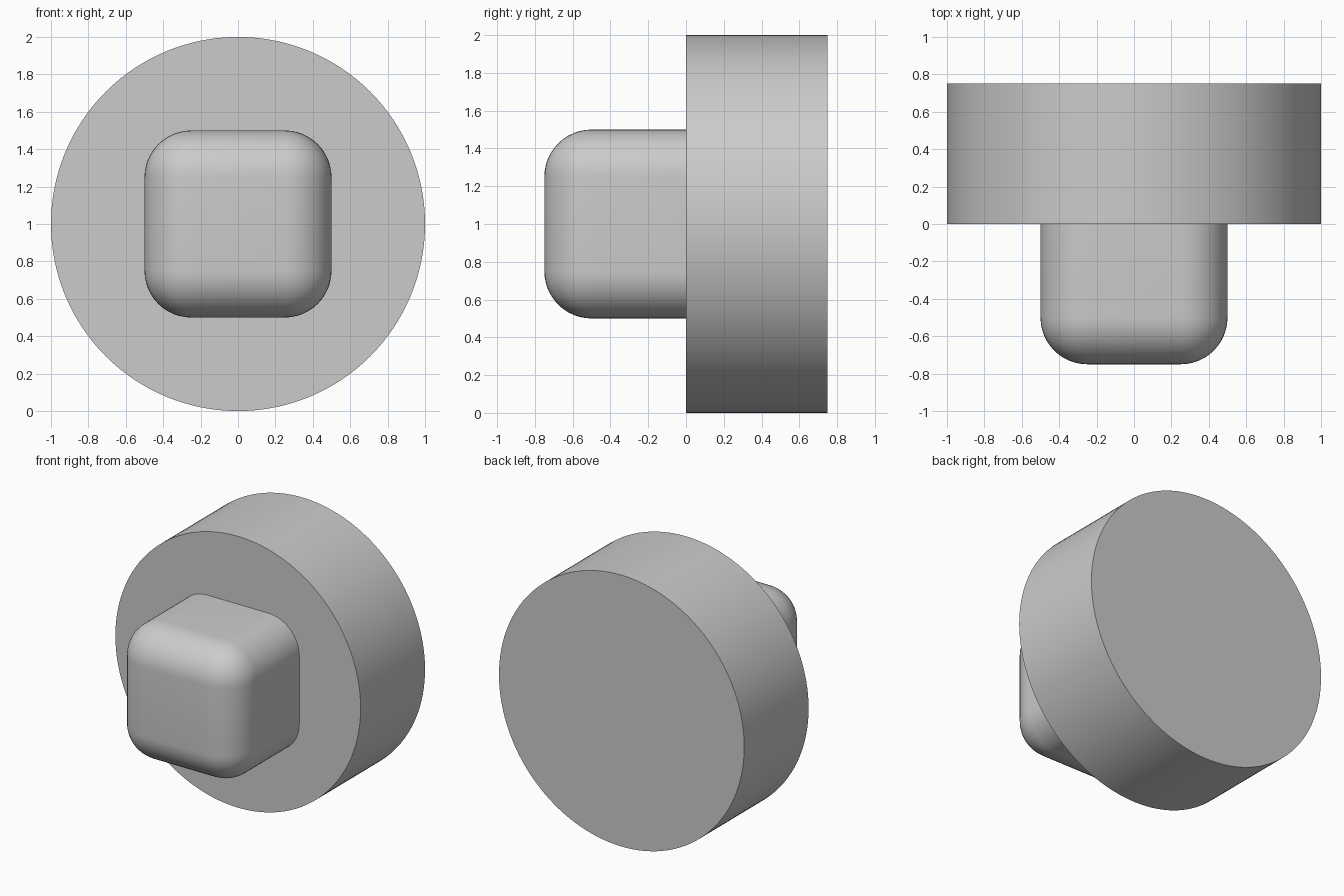
import bpy, bmesh, math
from mathutils import Matrix, Vector

default = bpy.data.objects.get("Cube")
if default:
    bpy.data.objects.remove(default, do_unlink=True)

grey = bpy.data.materials.new("light_grey")
grey.use_nodes = True
colour = (0.6, 0.6, 0.6, 1)
grey.diffuse_color = colour
grey.node_tree.nodes["Principled BSDF"].inputs["Base Color"].default_value = colour

CENTRE_Z = 1.0


def add_part(name, bm):
    """Turn a bmesh into a smooth-shaded grey object."""
    bmesh.ops.recalc_face_normals(bm, faces=bm.faces)
    mesh = bpy.data.meshes.new(name)
    bm.to_mesh(mesh)
    bm.free()
    mesh.materials.append(grey)
    obj = bpy.data.objects.new(name, mesh)
    bpy.context.collection.objects.link(obj)
    bpy.ops.object.select_all(action='DESELECT')
    obj.select_set(True)
    bpy.context.view_layer.objects.active = obj
    bpy.ops.object.shade_smooth_by_angle(angle=math.radians(30))
    return obj


# Round disc with its axis running front to back
depth = 0.75
bm = bmesh.new()
bmesh.ops.create_cone(
    bm, cap_ends=True, segments=128, radius1=1, radius2=1, depth=depth,
    matrix=Matrix.Translation((0, depth / 2, CENTRE_Z)) @ Matrix.Rotation(math.pi / 2, 4, 'X'))
add_part("disc", bm)

# Square knob, rounded everywhere except where it meets the disc
embed = 0.02
length = 0.75 + embed
bm = bmesh.new()
bmesh.ops.create_cube(
    bm, size=1,
    matrix=Matrix.Translation((0, embed - length / 2, CENTRE_Z)) @ Matrix.Diagonal((1, length, 1, 1)))
rounded = [e for e in bm.edges if any(v.co.y < 0 for v in e.verts)]
bmesh.ops.bevel(bm, geom=rounded, offset=0.25, offset_type='OFFSET',
                segments=12, profile=0.5, affect='EDGES', clamp_overlap=True)
add_part("knob", bm)
